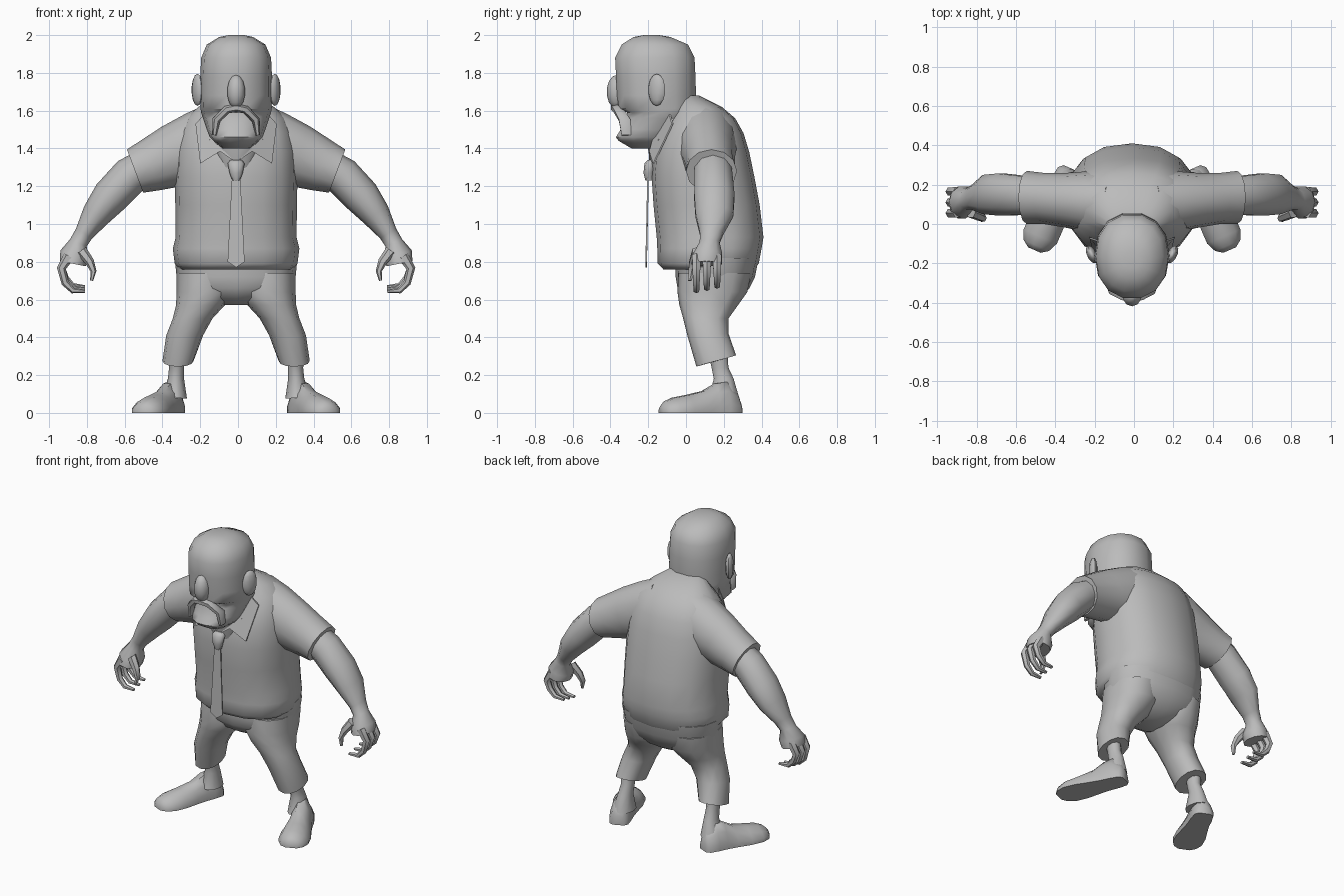
import bpy, bmesh, math
from mathutils import Vector

CX = -0.01  # body centre line
grey = bpy.data.materials.new("plain_grey")
grey.diffuse_color = (0.5, 0.5, 0.5, 1)


def finish(name, bm, angle=50):
    for v in bm.verts:
        v.co.x += CX
    bmesh.ops.recalc_face_normals(bm, faces=bm.faces)
    me = bpy.data.meshes.new(name)
    bm.to_mesh(me)
    bm.free()
    ob = bpy.data.objects.new(name, me)
    bpy.context.collection.objects.link(ob)
    me.materials.append(grey)
    bpy.ops.object.select_all(action='DESELECT')
    ob.select_set(True)
    bpy.context.view_layer.objects.active = ob
    bpy.ops.object.shade_smooth_by_angle(angle=math.radians(angle))
    return ob


def loft(name, rings, angle=50):
    """Skin a list of closed point rings and cap both ends."""
    bm = bmesh.new()
    vs = [[bm.verts.new(p) for p in r] for r in rings]
    n = len(vs[0])
    for a, b in zip(vs, vs[1:]):
        for i in range(n):
            bm.faces.new((a[i], a[(i + 1) % n], b[(i + 1) % n], b[i]))
    bm.faces.new(vs[0])
    bm.faces.new(vs[-1])
    return finish(name, bm, angle)


def spow(v, e):
    return math.copysign(abs(v) ** e, v)


def level(name, rows, n=16, e=0.85):
    """Upright body from rows of (height, half width, front y, back y)."""
    rings = []
    for z, w, f, b in rows:
        rings.append([Vector((w * spow(math.cos(t), e),
                              (f + b) / 2 + (b - f) / 2 * spow(math.sin(t), e), z))
                      for t in (2 * math.pi * i / n for i in range(n))])
    return loft(name, rings)


def limb(name, rows, s=1, n=10, angle=50):
    """Tube along a path of (x, y, z, in-plane radius, y radius)."""
    cs = [Vector(r[:3]) for r in rows]
    rings = []
    for i, r in enumerate(rows):
        t = cs[min(i + 1, len(cs) - 1)] - cs[max(i - 1, 0)]
        t.y = 0
        side = Vector((0, 1, 0))
        nor = side.cross(t.normalized())
        ring = [cs[i] + nor * r[3] * math.cos(a) + side * r[4] * math.sin(a)
                for a in (2 * math.pi * k / n for k in range(n))]
        rings.append([Vector((p.x * s, p.y, p.z)) for p in ring])
    return loft(name, rings, angle)


def ball(name, c, r, s=1, turn=0):
    bm = bmesh.new()
    bmesh.ops.create_uvsphere(bm, u_segments=10, v_segments=7, radius=1)
    for v in bm.verts:
        x, y = v.co.x * r[0], v.co.y * r[1]
        v.co = Vector((s * (c[0] + x * math.cos(turn) - y * math.sin(turn)),
                       c[1] + x * math.sin(turn) + y * math.cos(turn), c[2] + v.co.z * r[2]))
    return finish(name, bm)


def plate(name, pts, s=1, thick=0.008):
    """Thin panel with its thickness running back in y."""
    front = [Vector((s * x, y, z)) for x, y, z in pts]
    return loft(name, [front, [p + Vector((0, thick, 0)) for p in front]], 30)


# shirt body
level("shirt", [(0.76, .30, -.12, .36), (0.79, .325, -.15, .385), (0.87, .335, -.152, .40),
                (0.93, .32, -.155, .41), (1.10, .322, -.172, .39), (1.25, .325, -.182, .362),
                (1.38, .32, -.17, .335), (1.48, .30, -.135, .305), (1.56, .265, -.09, .26),
                (1.62, .20, -.06, .19), (1.68, .11, -.05, .07)])
# neck and head, with the lower face sloping back into the open mouth
level("neck", [(1.28, .09, -.18, .05), (1.36, .13, -.195, .06),
               (1.45, .16, -.21, .08), (1.62, .16, -.22, .065)], 12)
level("head", [(1.40, .07, -.29, -.10), (1.44, .12, -.36, -.05), (1.46, .14, -.375, -.03),
               (1.50, .155, -.35, .0), (1.56, .175, -.318, .03), (1.59, .185, -.315, .045),
               (1.61, .188, -.36, .05), (1.68, .19, -.37, .058), (1.78, .19, -.375, .055),
               (1.88, .185, -.38, .05), (1.95, .155, -.345, .015), (1.99, .09, -.28, -.08),
               (2.00, .04, -.225, -.14)], 14, 0.9)
ball("nose", (0, -.365, 1.70), (.05, .055, .09))
limb("moustache", [(-.115, -.315, 1.47, .012, .03), (-.105, -.325, 1.55, .022, .035),
                   (-.05, -.36, 1.605, .022, .03), (0, -.372, 1.615, .022, .03),
                   (.05, -.36, 1.605, .022, .03), (.105, -.325, 1.55, .022, .035),
                   (.115, -.315, 1.47, .012, .03)], n=6)
# tie
level("tie_knot", [(1.23, .02, -.215, -.17), (1.27, .035, -.225, -.17),
                   (1.32, .045, -.22, -.16), (1.34, .03, -.20, -.16)], 8)
plate("tie_blade", [(-.022, -.205, 1.25), (.022, -.205, 1.25), (.045, -.215, .80),
                    (0, -.215, .77), (-.045, -.215, .80)])

# trousers seat
level("trouser_seat", [(0.57, .07, .06, .22), (0.61, .19, -.01, .29), (0.66, .29, -.045, .335),
                       (0.72, .315, -.055, .365), (0.82, .325, -.06, .385)])

for s, tag in ((-1, "right"), (1, "left")):
    ball(tag + "_ear", (.205, -.155, 1.71), (.025, .05, .085), s, -.45)
    plate(tag + "_collar", [(.0, -.195, 1.325), (.085, -.195, 1.385), (.19, -.175, 1.32),
                            (.215, -.075, 1.53), (.17, -.09, 1.58), (.12, -.18, 1.44)], s)
    # sleeve and arm
    limb(tag + "_sleeve", [(.08, .10, 1.45, .20, .16), (.20, .11, 1.41, .187, .16),
                           (.33, .12, 1.36, .168, .14), (.45, .13, 1.312, .142, .13),
                           (.535, .135, 1.28, .122, .135)], s, 12)
    limb(tag + "_arm", [(.46, .14, 1.32, .09, .10), (.56, .145, 1.255, .102, .105),
                        (.665, .15, 1.145, .098, .112), (.74, .15, 1.05, .078, .105),
                        (.805, .135, .95, .05, .065), (.835, .125, .90, .048, .055),
                        (.855, .115, .84, .078, .08), (.865, .11, .79, .07, .085)], s)
    # curled fingers and thumb
    for i, y in enumerate((.055, .11, .165)):
        d = .012 * (i - 1)
        limb(f"{tag}_finger_{i + 1}", [(.885, y, .83, .03, .026), (.925, y, .765, .024, .024),
                                       (.905, y, .70 + d, .02, .02), (.865, y, .66 + d, .016, .017),
                                       (.80, y, .655 + d, .009, .012)], s, 6)
    limb(tag + "_thumb", [(.82, .06, .86, .03, .03), (.775, .04, .80, .024, .026),
                          (.755, .03, .75, .016, .02), (.765, .02, .70, .008, .01)], s, 6)
    # trouser leg with slanted cuff
    leg = []
    for z, xi, xo, f, b, slant in ((.74, .02, .315, -.04, .345, 0), (.64, .01, .315, -.045, .325, 0),
                                   (.57, .06, .318, -.035, .275, 0), (.50, .125, .335, -.015, .225, 0),
                                   (.41, .175, .37, .01, .225, .01), (.275, .225, .39, .055, .265, .03)):
        ring = []
        for k in range(12):
            a = 2 * math.pi * k / 12
            ring.append(Vector((s * ((xi + xo) / 2 + (xo - xi) / 2 * spow(math.cos(a), .9)),
                                (f + b) / 2 + (b - f) / 2 * spow(math.sin(a), .9),
                                z + slant * math.sin(a))))
        leg.append(ring)
    loft(tag + "_trouser_leg", leg)
    limb(tag + "_ankle", [(.32, .165, .34, .045, .055), (.315, .18, .24, .04, .047),
                          (.318, .20, .18, .043, .055), (.325, .20, .08, .065, .085)], s)
    # foot: flat-soled sections from heel to toe, turned outward
    foot = []
    ax = Vector((.40, -.92, 0)).normalized()
    across = Vector((.92, .40, 0)).normalized()
    for d, w, h in ((0, .035, .06), (.02, .058, .11), (.08, .066, .165), (.14, .068, .155),
                    (.21, .077, .115), (.30, .092, .095), (.38, .092, .08),
                    (.43, .07, .06), (.455, .035, .035)):
        c = Vector((.315, .285, 0)) + ax * d
        prof = ((-1, 0), (-1, .3), (-.75, .7), (-.35, 1), (.25, 1), (.7, .7), (1, .3), (1, 0))
        foot.append([Vector(((c + across * w * u).x * s, (c + across * w * u).y, h * v))
                     for u, v in prof])
    loft(tag + "_foot", foot)
